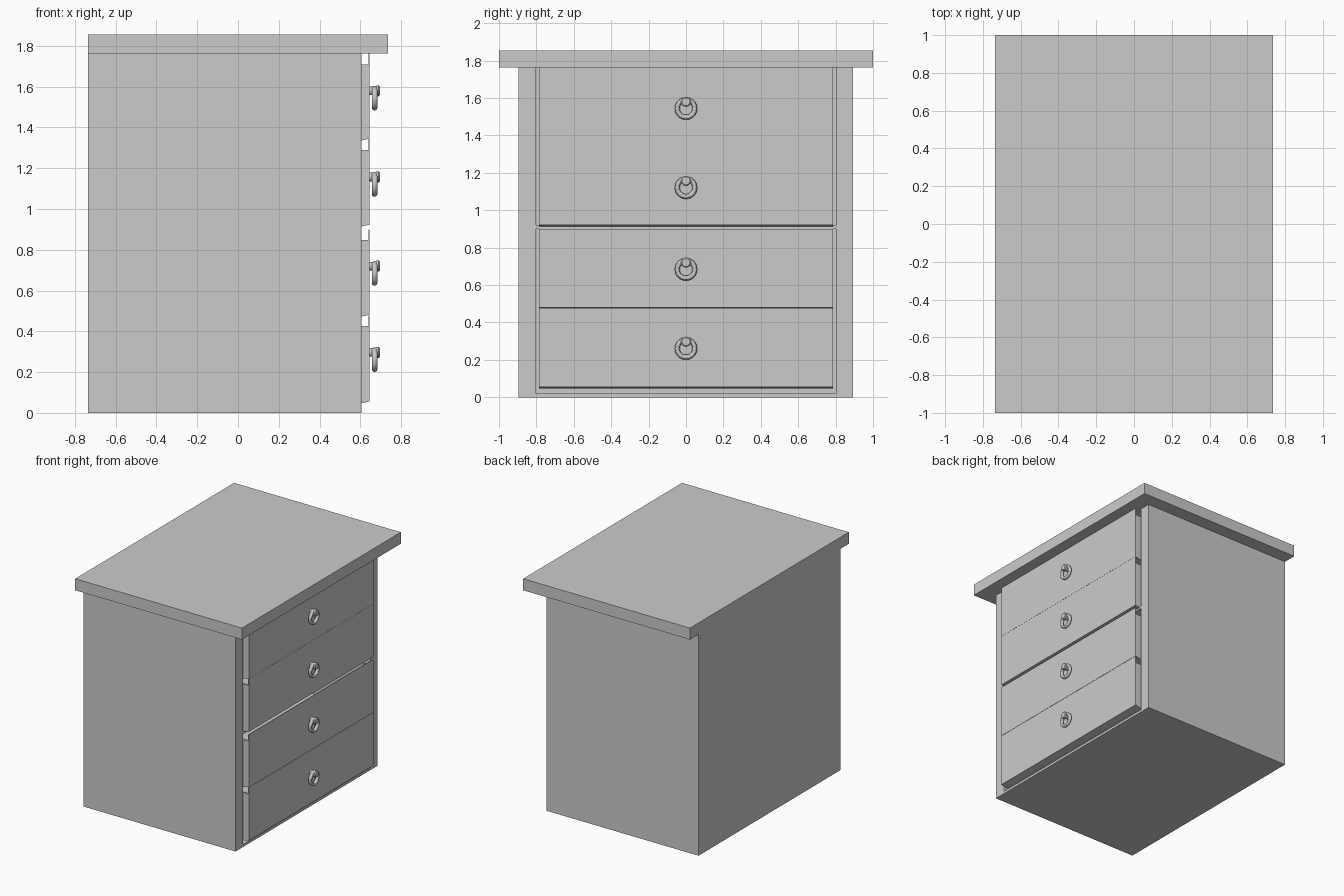
import bpy, bmesh, math
from mathutils import Matrix

if "Cube" in bpy.data.objects:
    bpy.data.objects.remove(bpy.data.objects["Cube"])


def make_object(name, bm):
    bmesh.ops.recalc_face_normals(bm, faces=bm.faces)
    mesh = bpy.data.meshes.new(name)
    bm.to_mesh(mesh)
    bm.free()
    ob = bpy.data.objects.new(name, mesh)
    bpy.context.collection.objects.link(ob)
    return ob


def prism(bm, profile, y0, y1):
    """Extrude an xz outline along y."""
    face = bm.faces.new([bm.verts.new((x, y0, z)) for x, z in profile])
    res = bmesh.ops.extrude_face_region(bm, geom=[face])
    verts = [g for g in res["geom"] if isinstance(g, bmesh.types.BMVert)]
    bmesh.ops.translate(bm, verts=verts, vec=(0, y1 - y0, 0))


def box(bm, x0, x1, y0, y1, z0, z1):
    prism(bm, [(x0, z0), (x1, z0), (x1, z1), (x0, z1)], y0, y1)


# Table top
bm = bmesh.new()
box(bm, -0.735, 0.735, -1, 1, 1.763, 1.855)
make_object("top_slab", bm)

# Carcass: outer shell with two deep openings in the +x side
OPENINGS = [(0.02, 0.90), (0.92, 1.763)]
BACK, FRONT, HALF = -0.735, 0.605, 0.803
bm = bmesh.new()
box(bm, BACK, FRONT, -0.895, -HALF, 0, 1.763)
box(bm, BACK, FRONT, HALF, 0.892, 0, 1.763)
box(bm, BACK, BACK + 0.05, -HALF, HALF, 0, 1.763)
box(bm, BACK + 0.05, FRONT, -HALF, HALF, 0, 0.02)
box(bm, BACK + 0.05, FRONT, -HALF, HALF, 0.90, 0.92)
make_object("carcass", bm)


def drawer(i, z, top):
    """Open tray with low sides, a taller thin front and a sloped front lip."""
    w, t, xb, xf, low = 0.785, 0.015, -0.66, 0.645, z - 0.009
    side_top = top - 0.053
    bm = bmesh.new()
    side = [(xb, low), (0.60, low), (0.64, z), (0.64, side_top), (xb, side_top)]
    for a, b in ((-w, -w + t), (w - t, w)):
        prism(bm, side, a, b)
    prism(bm, [(xb, low), (0.60, low), (0.64, z), (0.64, z + t), (xb, low + t)],
          -w + t, w - t)
    box(bm, xb, xb + t, -w + t, w - t, low + t, side_top)
    box(bm, 0.64, xf, -w, w, z, top)
    make_object(f"drawer_{i}", bm)


def knob(i, z):
    """Stepped round peg lathed around x."""
    outline = [(0.643, 0), (0.643, 0.021), (0.675, 0.021), (0.678, 0.027),
               (0.690, 0.027), (0.696, 0.021), (0.696, 0)]
    bm = bmesh.new()
    verts = [bm.verts.new((x, 0, r)) for x, r in outline]
    edges = [bm.edges.new(p) for p in zip(verts, verts[1:])]
    bmesh.ops.spin(bm, geom=verts + edges, cent=(0, 0, 0), axis=(1, 0, 0),
                   angle=math.tau, steps=24, use_merge=True)
    bmesh.ops.remove_doubles(bm, verts=bm.verts, dist=1e-5)
    bmesh.ops.translate(bm, verts=bm.verts, vec=(0, 0, z))
    return make_object(f"knob_{i}", bm)


def smooth(ob):
    bpy.ops.object.select_all(action="DESELECT")
    ob.select_set(True)
    bpy.context.view_layer.objects.active = ob
    bpy.ops.object.shade_smooth_by_angle()


# Drawers: bottom z, top z, ring centre z
DRAWERS = [(0.055, 0.478, 0.261), (0.480, 0.900, 0.684),
           (0.922, 1.343, 1.121), (1.344, 1.762, 1.544)]
for i, (z, top, ring_z) in enumerate(DRAWERS, 1):
    drawer(i, z, top)
    smooth(knob(i, ring_z + 0.036))
    # Hanging pull ring
    bpy.ops.mesh.primitive_torus_add(
        major_radius=0.047, minor_radius=0.0135, major_segments=32,
        minor_segments=12, location=(0.67, 0, ring_z),
        rotation=(0, math.pi / 2, 0))
    bpy.context.object.name = f"pull_ring_{i}"
    smooth(bpy.context.object)
